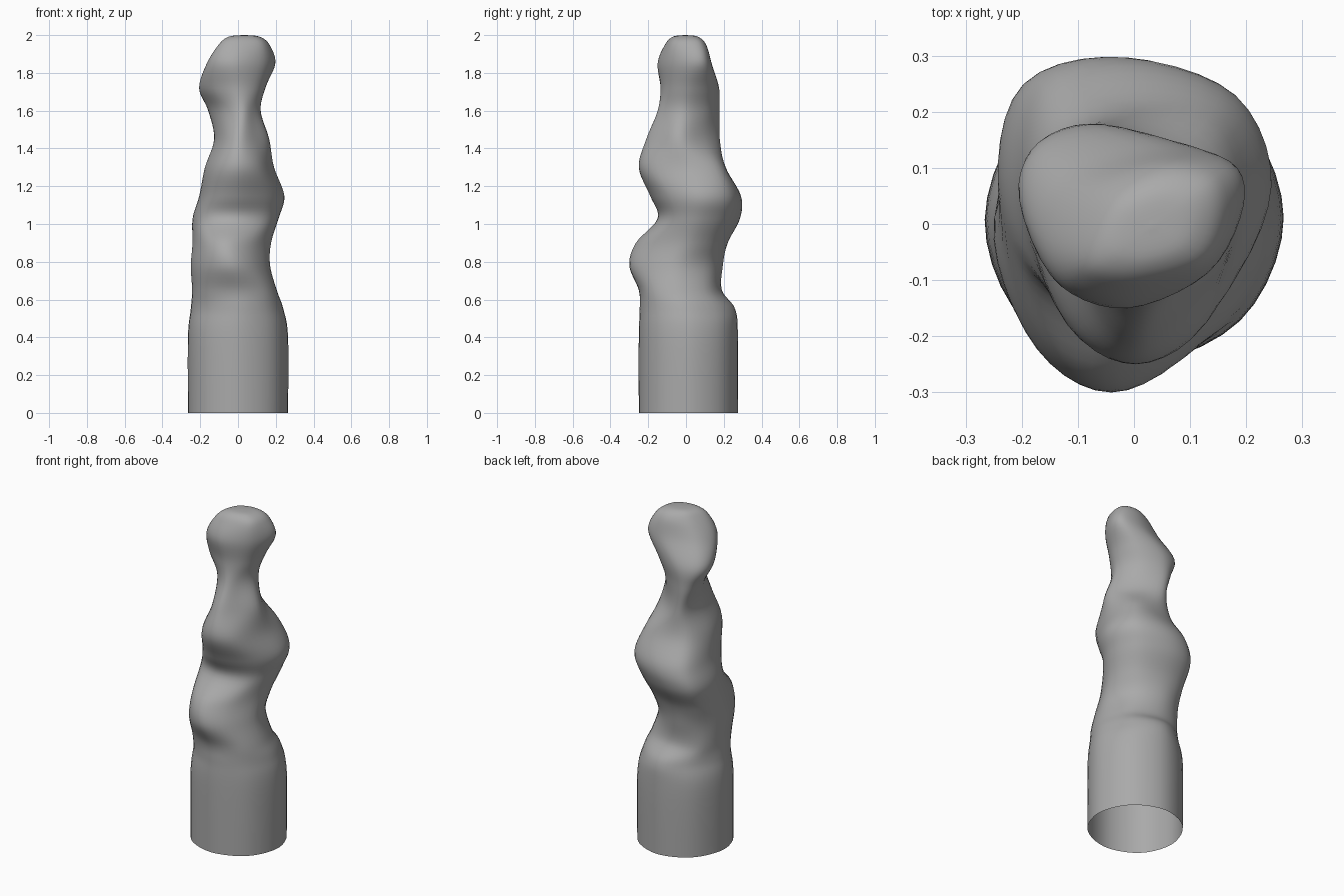
import bpy, bmesh, math
from mathutils import Vector

cube = bpy.data.objects.get("Cube")
if cube:
    bpy.data.objects.remove(cube, do_unlink=True)

# Heights of the guide sections, and how far the body reaches at each of them
HEIGHTS = [0, .4, .55, .65, .78, .9, 1.03, 1.15, 1.3, 1.45, 1.6, 1.72, 1.85, 1.95]
REACH = {
    "left": [.265, .265, .24, .205, .17, .175, .215, .245, .19, .165, .12, .145, .195, .165],
    "back_left": [.27, .27, .24, .185, .155, .19, .255, .29, .23, .13, .12, .155, .2, .165],
    "back": [.275, .275, .26, .19, .195, .22, .285, .29, .21, .175, .175, .175, .135, .105],
    "back_right": [.27, .27, .245, .235, .24, .27, .315, .29, .21, .18, .205, .22, .14, .08],
    "right": [.265, .265, .25, .243, .25, .24, .24, .205, .175, .125, .155, .205, .165, .1],
    "front_right": [.26, .26, .245, .255, .28, .26, .195, .195, .21, .155, .115, .15, .17, .125],
    "front": [.25, .25, .245, .25, .3, .265, .15, .19, .25, .21, .15, .135, .15, .11],
    "front_left": [.255, .255, .245, .24, .225, .19, .165, .195, .215, .17, .13, .135, .155, .14],
}
STEPS_AROUND = 5
STEPS_UP = 6


def blend(a, b, c, d, t):
    """Smooth curve from b to c, guided by its neighbours a and d."""
    return 0.5 * (2 * b + (c - a) * t + (2 * a - 5 * b + 4 * c - d) * t ** 2
                  + (3 * b - a - 3 * c + d) * t ** 3)


def section(level, z):
    """Closed smooth outline that touches the reach in every direction."""
    reach = [profile[level] for profile in REACH.values()]
    n = len(reach)
    touch = []
    for i, r in enumerate(reach):
        angle = math.tau * i / n
        out = Vector((math.cos(angle), math.sin(angle), 0))
        along = Vector((-out.y, out.x, 0))
        slide = (reach[(i + 1) % n] - reach[i - 1]) / (2 * math.sin(math.tau / n))
        slide = max(-r / 2, min(r / 2, slide))
        touch.append(out * r + along * slide + Vector((0, 0, z)))
    return [blend(touch[i - 1], touch[i], touch[(i + 1) % n], touch[(i + 2) % n],
                  s / STEPS_AROUND)
            for i in range(n) for s in range(STEPS_AROUND)]


def shrink(ring, factor, z):
    """Smaller copy of an outline about its own middle."""
    middle = sum(ring, Vector()) / len(ring)
    result = [middle.lerp(p, factor) for p in ring]
    for p in result:
        p.z = z
    return result


# Guide sections, closed by a rounded crown
guides = [section(i, z) for i, z in enumerate(HEIGHTS)]
guides += [shrink(guides[-1], 0.6, 1.992), shrink(guides[-1], 0, 2.0)]

# Fine rings between the guide sections
rings = []
last = len(guides) - 1
for k in range(last):
    a, b, c, d = (guides[max(0, min(last, k + o))] for o in (-1, 0, 1, 2))
    for s in range(STEPS_UP):
        rings.append([blend(*p, s / STEPS_UP) for p in zip(a, b, c, d)])

# Skin of the body, open underneath
bm = bmesh.new()
rows = [[bm.verts.new(p) for p in ring] for ring in rings]
for low, high in zip(rows, rows[1:]):
    for j in range(len(low)):
        j2 = (j + 1) % len(low)
        bm.faces.new((low[j], low[j2], high[j2], high[j]))
apex = bm.verts.new(guides[-1][0])
for j, v in enumerate(rows[-1]):
    bm.faces.new((v, rows[-1][(j + 1) % len(rows[-1])], apex))
for face in bm.faces:
    face.smooth = True

mesh = bpy.data.meshes.new("twisted_column")
bm.to_mesh(mesh)
bm.free()
column = bpy.data.objects.new("twisted_column", mesh)
bpy.context.collection.objects.link(column)

# Plain grey
grey = bpy.data.materials.new("plain_grey")
grey.use_nodes = True
colour = (0.4, 0.4, 0.4, 1)
grey.diffuse_color = colour
grey.node_tree.nodes["Principled BSDF"].inputs["Base Color"].default_value = colour
mesh.materials.append(grey)
